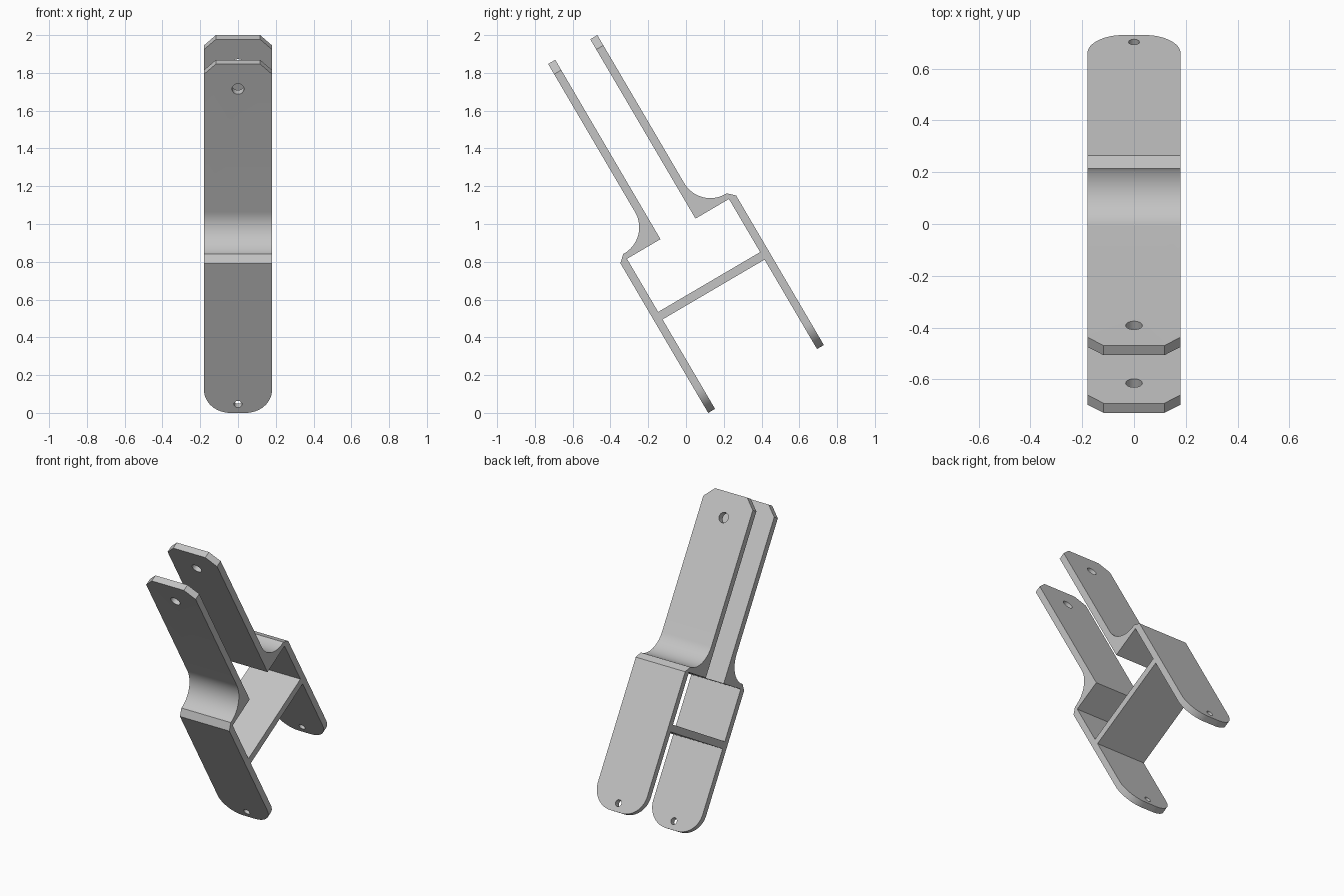
import bpy, bmesh
from math import sin, cos, pi, radians
from mathutils import Matrix, Vector

if "Cube" in bpy.data.objects:
    bpy.data.objects.remove(bpy.data.objects["Cube"], do_unlink=True)

# Main sizes, in the bracket's own upright frame (x width, y depth, z length)
HALF_W = 0.18
BOTTOM, TOP = -0.058, 1.964
LEG_OUT, LEG_IN = 0.355, 0.313      # wide lower legs
ARM_OUT, ARM_IN = 0.151, 0.1075     # narrow upper arms
SHOULDER, FILLET = 0.863, 0.16
BAR_LOW, BAR_HIGH = 0.491, 0.537
TILT = radians(30.4)
EXTRA = 0.1                         # overshoot trimmed by the outline


def arc(cx, cy, r, a0, a1, n=16):
    return [(cx + r * cos(a0 + (a1 - a0) * i / n),
             cy + r * sin(a0 + (a1 - a0) * i / n)) for i in range(n + 1)]


def prism(name, points, direction, half):
    """Extrude a closed profile symmetrically along the x or y axis."""
    bm = bmesh.new()
    if direction == "x":
        verts = [bm.verts.new((-half, a, b)) for a, b in points]
        move = Vector((2 * half, 0, 0))
    else:
        verts = [bm.verts.new((a, -half, b)) for a, b in points]
        move = Vector((0, 2 * half, 0))
    face = bm.faces.new(verts)
    out = bmesh.ops.extrude_face_region(bm, geom=[face])
    bmesh.ops.translate(bm, vec=move,
                        verts=[g for g in out["geom"] if isinstance(g, bmesh.types.BMVert)])
    bmesh.ops.recalc_face_normals(bm, faces=bm.faces)
    mesh = bpy.data.meshes.new(name)
    bm.to_mesh(mesh)
    bm.free()
    obj = bpy.data.objects.new(name, mesh)
    bpy.context.collection.objects.link(obj)
    return obj


def cut(target, cutter, operation):
    cutter.hide_render = True
    mod = target.modifiers.new("cut", "BOOLEAN")
    mod.operation, mod.object, mod.solver = operation, cutter, "EXACT"
    bpy.ops.object.modifier_apply(modifier=mod.name)
    bpy.data.objects.remove(cutter, do_unlink=True)


# Side profile: leg, chamfered elbow, curved shoulder, arm and cross bar, mirrored
half = [(LEG_IN, BAR_LOW), (LEG_IN, BOTTOM - EXTRA), (LEG_OUT, BOTTOM - EXTRA),
        (LEG_OUT, 0.86), (0.317, 0.896)]
half += arc(ARM_OUT + FILLET, SHOULDER + 0.192, FILLET, -pi / 2, -pi, 20)
half += [(ARM_OUT, TOP + EXTRA), (ARM_IN, TOP + EXTRA), (ARM_IN, SHOULDER),
         (LEG_IN, SHOULDER), (LEG_IN, BAR_HIGH)]
profile = half + [(-y, z) for y, z in reversed(half)]
bracket = prism("bracket", profile, "x", HALF_W + EXTRA)
bpy.context.view_layer.objects.active = bracket
bracket.select_set(True)

# Front outline: rounded lower ends, chamfered upper ends
r, c = 0.14, 0.063
side = arc(HALF_W - r, BOTTOM + r, r, -pi / 2, 0)
side += [(HALF_W, TOP - c), (HALF_W - c, TOP)]
outline = side + [(-x, z) for x, z in reversed(side)]
cut(bracket, prism("outline_cutter", outline, "y", 1), "INTERSECT")

# Bolt holes through both arms and both legs
for z, radius in ((1.81, 0.032), (-0.005, 0.021)):
    ring = arc(0, z, radius, 0, 2 * pi, 32)[:-1]
    cut(bracket, prism("hole_cutter", ring, "y", 1), "DIFFERENCE")

# Lean the bracket forward, centre it and stand it on the ground
mesh = bracket.data
mesh.transform(Matrix.Rotation(TILT, 4, "X"))
ys = [v.co.y for v in mesh.vertices]
zs = [v.co.z for v in mesh.vertices]
mesh.transform(Matrix.Translation((0, -(min(ys) + max(ys)) / 2, -min(zs))))

# Plain grey finish
grey = bpy.data.materials.new("light_grey")
grey.use_nodes = True
colour = (0.55, 0.55, 0.55, 1)
grey.diffuse_color = colour
grey.node_tree.nodes["Principled BSDF"].inputs["Base Color"].default_value = colour
mesh.materials.clear()
mesh.materials.append(grey)
for poly in mesh.polygons:
    poly.material_index = 0
bpy.ops.object.shade_smooth_by_angle(angle=radians(30))
